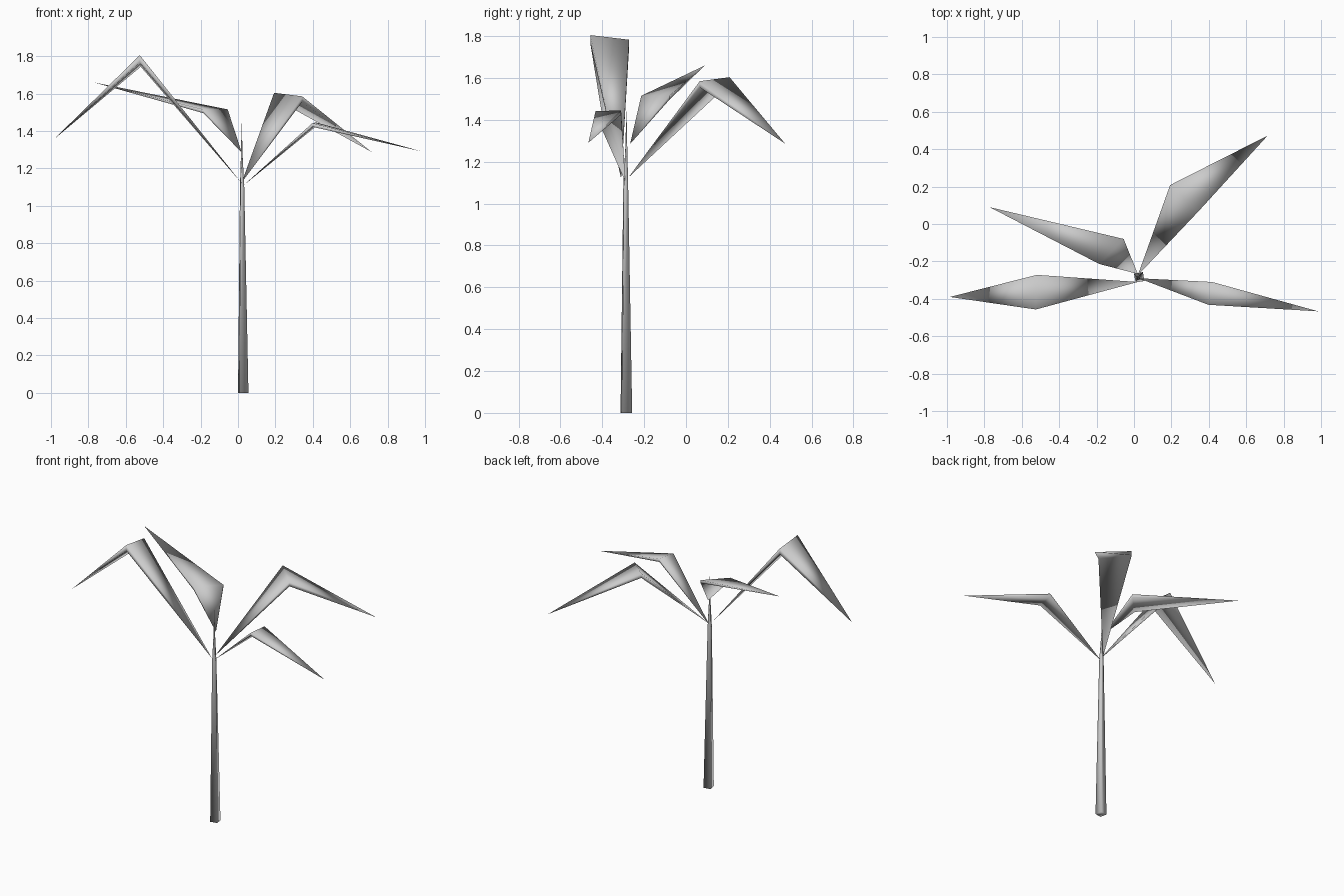
import bpy, math

if "Cube" in bpy.data.objects:
    bpy.data.objects.remove(bpy.data.objects["Cube"])


def make_object(name, verts, faces):
    mesh = bpy.data.meshes.new(name)
    mesh.from_pydata(verts, [], faces)
    mesh.update()
    obj = bpy.data.objects.new(name, mesh)
    bpy.context.collection.objects.link(obj)
    return obj


def smooth(obj):
    for p in obj.data.polygons:
        p.use_smooth = True


# Stem: four-sided, tapering to a fine spike (x, y, z, corner radius)
sections = [(0.028, -0.285, 0, 0.034), (0.022, -0.288, 1.10, 0.014),
            (0.02, -0.285, 1.28, 0.005), (0.02, -0.285, 1.44, 0.001)]
verts, faces = [], []
for x, y, z, r in sections:
    for i in range(4):
        a = math.radians(55 + 90 * i)
        verts.append((x + r * math.cos(a), y + r * math.sin(a), z))
for s in range(len(sections) - 1):
    for i in range(4):
        j = (i + 1) % 4
        faces.append((4 * s + i, 4 * s + j, 4 * s + 4 + j, 4 * s + 4 + i))
n = len(verts)
faces += [(3, 2, 1, 0), (n - 4, n - 3, n - 2, n - 1)]
smooth(make_object("stem", verts, faces))


# Leaf: folded kite with a thin edge at its widest point
def leaf(name, base, left, right, tip, thick):
    low = [(p[0], p[1], p[2] - thick) for p in (left, right)]
    v = [base, left, right, low[1], low[0], tip]
    f = []
    for a, b in ((1, 2), (2, 3), (3, 4), (4, 1)):
        f += [(0, b, a), (5, a, b)]
    smooth(make_object(name, v, f))


leaf("leaf_left_front", (0.02, -0.31, 1.12), (-0.525, -0.457, 1.805),
     (-0.52, -0.272, 1.783), (-0.985, -0.39, 1.355), 0.04)
leaf("leaf_left_back", (0.02, -0.267, 1.285), (-0.185, -0.214, 1.515),
     (-0.055, -0.08, 1.515), (-0.772, 0.09, 1.66), 0.02)
leaf("leaf_right_back", (0.02, -0.275, 1.125), (0.193, 0.208, 1.604),
     (0.343, 0.066, 1.585), (0.715, 0.473, 1.287), 0.03)
leaf("leaf_right_front", (0.025, -0.29, 1.105), (0.418, -0.31, 1.445),
     (0.398, -0.432, 1.442), (0.985, -0.467, 1.29), 0.02)
